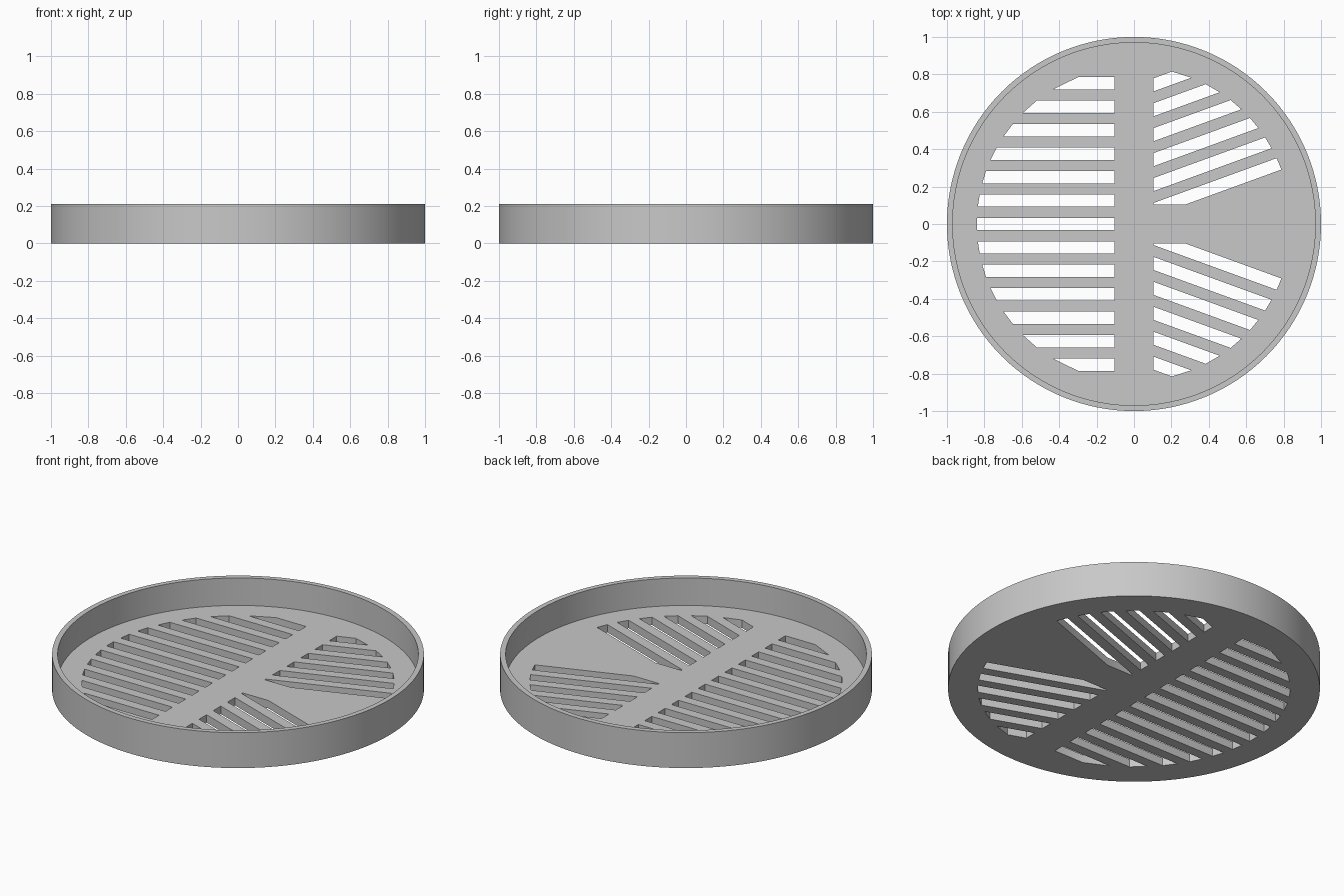
import bpy, bmesh, math
from mathutils import Vector

HEIGHT, FLOOR = 0.21, 0.047
OUTER, INNER = 1.0, 0.97
VENT_R = 0.84      # vents stop at this radius
RIB_HALF = 0.103   # half width of the solid bars
SLOT = 0.066       # slot width
SEGMENTS = 128

cube = bpy.data.objects.get("Cube")
if cube:
    bpy.data.objects.remove(cube, do_unlink=True)

grey = bpy.data.materials.new("plain grey")
grey.use_nodes = True
grey.diffuse_color = (0.58, 0.58, 0.58, 1)
grey.node_tree.nodes["Principled BSDF"].inputs["Base Color"].default_value = (0.58, 0.58, 0.58, 1)


def make_object(name, bm):
    bmesh.ops.recalc_face_normals(bm, faces=bm.faces)
    mesh = bpy.data.meshes.new(name)
    bm.to_mesh(mesh)
    bm.free()
    mesh.materials.append(grey)
    obj = bpy.data.objects.new(name, mesh)
    bpy.context.collection.objects.link(obj)
    return obj


def clip(poly, point, normal):
    """Keep the part of a convex polygon on the normal side of a line."""
    out = []
    for a, b in zip(poly, poly[1:] + poly[:1]):
        da, db = (a - point).dot(normal), (b - point).dot(normal)
        if da >= 0:
            out.append(a)
        if da * db < 0:
            out.append(a.lerp(b, da / (da - db)))
    return out


def slot_outline(offset, angle):
    """Straight slot across the vent circle, ending in chords."""
    along = Vector((math.cos(angle), math.sin(angle)))
    side = Vector((-along.y, along.x))
    lo, hi = offset - SLOT / 2, offset + SLOT / 2
    reach = [math.sqrt(VENT_R ** 2 - v ** 2) for v in (lo, hi)]
    return [side * lo - along * reach[0], side * lo + along * reach[0],
            side * hi + along * reach[1], side * hi - along * reach[1]]


def add_prism(bm, outline):
    base = bm.faces.new([bm.verts.new((p.x, p.y, -0.1)) for p in outline])
    top = bmesh.ops.extrude_face_region(bm, geom=[base])["geom"]
    bmesh.ops.translate(bm, vec=(0, 0, 0.22),
                        verts=[v for v in top if isinstance(v, bmesh.types.BMVert)])


# Dish: closed profile turned around the vertical axis
bm = bmesh.new()
profile = [(0, 0), (OUTER, 0), (OUTER, HEIGHT), (INNER, HEIGHT), (INNER, FLOOR), (0, FLOOR)]
verts = [bm.verts.new((r, 0, z)) for r, z in profile]
edges = [bm.edges.new(pair) for pair in zip(verts, verts[1:])]
bmesh.ops.spin(bm, geom=verts + edges, cent=(0, 0, 0), axis=(0, 0, 1),
               angle=math.tau, steps=SEGMENTS, use_duplicate=False)
bmesh.ops.remove_doubles(bm, verts=bm.verts, dist=1e-5)
# Merge the triangle fans into flat discs
hubs = [v for v in bm.verts if v.co.xy.length < 1e-4]
bmesh.ops.dissolve_verts(bm, verts=hubs)
dish = make_object("vented_dish", bm)

# Vent cutters: level slots on one half, mirrored slanted sets on the other
bm = bmesh.new()
for i in range(-6, 7):
    add_prism(bm, clip(slot_outline(i * 0.1253, 0), Vector((-RIB_HALF, 0)), Vector((-1, 0))))

slant = math.radians(20)
for i in range(6):
    offset = 0.037 + i * 0.1253
    outline = slot_outline(offset, slant)
    outline = clip(outline, Vector((RIB_HALF, 0)), Vector((1, 0)))
    outline = clip(outline, Vector((0, RIB_HALF)), Vector((0, 1)))
    add_prism(bm, outline)
    add_prism(bm, [Vector((p.x, -p.y)) for p in outline])
cutter = make_object("vent_cutter", bm)
cutter.hide_render = True

# Cut the vents, then discard the cutter
cut = dish.modifiers.new("vents", "BOOLEAN")
cut.operation, cut.solver, cut.object = "DIFFERENCE", "EXACT", cutter
bpy.ops.object.select_all(action="DESELECT")
bpy.context.view_layer.objects.active = dish
dish.select_set(True)
bpy.ops.object.modifier_apply(modifier=cut.name)
bpy.data.objects.remove(cutter, do_unlink=True)
bpy.ops.object.shade_smooth_by_angle(angle=math.radians(30))
